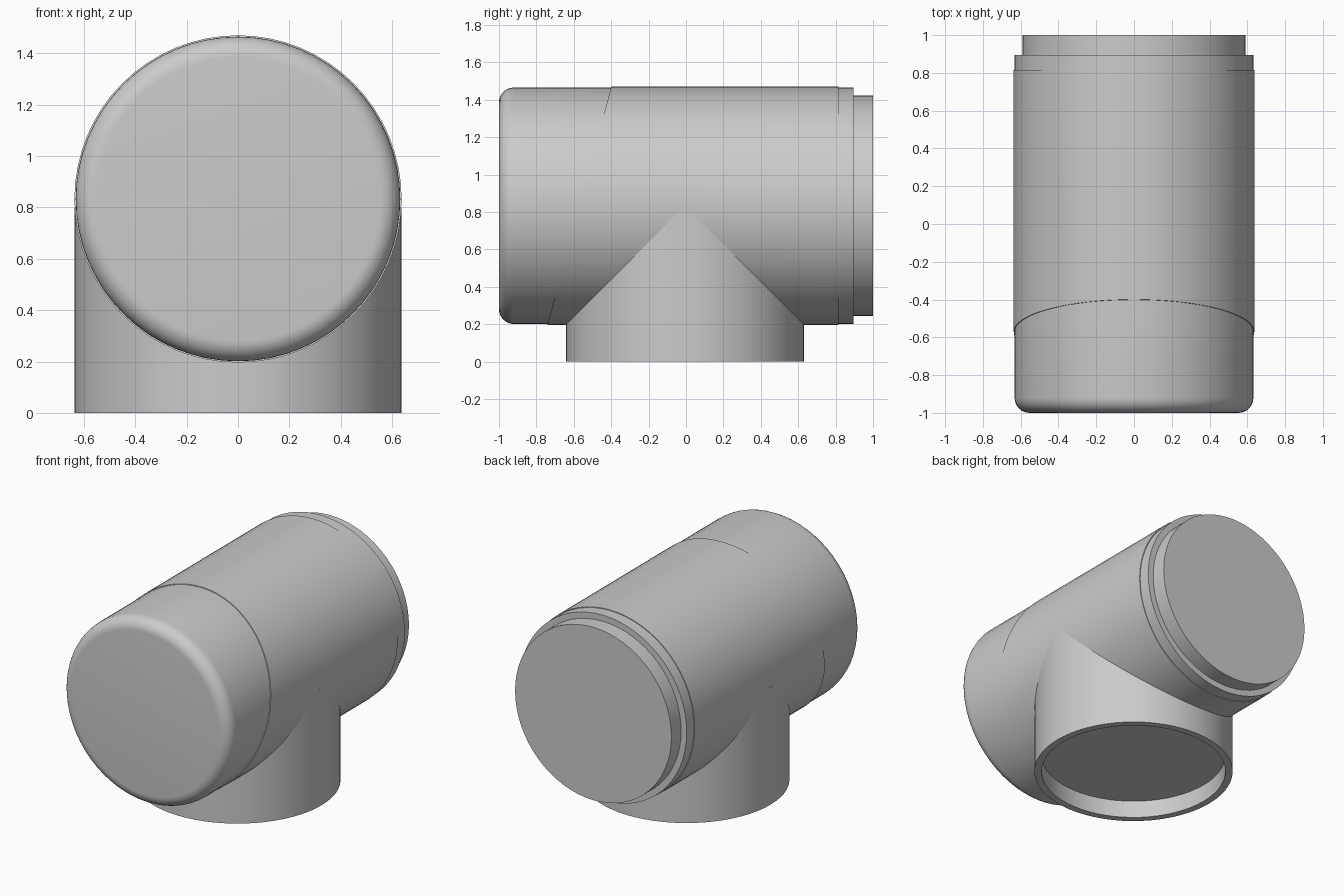
import bpy, bmesh, math
from mathutils import Matrix

if "Cube" in bpy.data.objects:
    bpy.data.objects.remove(bpy.data.objects["Cube"], do_unlink=True)

SIDES = 64
AXIS_Z = 0.833       # height of the main tube's axis
TUBE_R = 0.637
CAP_R = 0.632
PLUG_R = 0.59
SLANT = 0.268        # slope of the joint between tube and front cap

grey = bpy.data.materials.new("light_grey")
grey.use_nodes = True
grey.diffuse_color = (0.6, 0.6, 0.6, 1)
grey.node_tree.nodes["Principled BSDF"].inputs["Base Color"].default_value = grey.diffuse_color


def lathe(name, rings, matrix):
    """Loft rings of (radius, height, slant) along local z and close both ends."""
    bm = bmesh.new()
    loops = []
    for radius, height, slant in rings:
        loop = []
        for i in range(SIDES):
            a = math.tau * i / SIDES
            x, y = radius * math.cos(a), radius * math.sin(a)
            loop.append(bm.verts.new((x, y, height + slant * y)))
        loops.append(loop)
    for low, high in zip(loops, loops[1:]):
        for i in range(SIDES):
            j = (i + 1) % SIDES
            bm.faces.new((low[i], low[j], high[j], high[i]))
    bm.faces.new(loops[0][::-1])
    bm.faces.new(loops[-1])
    bm.transform(matrix)
    bmesh.ops.recalc_face_normals(bm, faces=bm.faces)
    mesh = bpy.data.meshes.new(name)
    bm.to_mesh(mesh)
    bm.free()
    mesh.materials.append(grey)
    ob = bpy.data.objects.new(name, mesh)
    bpy.context.collection.objects.link(ob)
    bpy.ops.object.select_all(action='DESELECT')
    ob.select_set(True)
    bpy.context.view_layer.objects.active = ob
    bpy.ops.object.shade_smooth_by_angle(angle=math.radians(30))
    return ob


# Local z points to the front, local y stays up
along = Matrix.Translation((0, 0, AXIS_Z)) @ Matrix.Rotation(math.radians(90), 4, 'X')

# Main tube with a slanted front joint
lathe("main_tube", [(TUBE_R, -0.815, 0), (TUBE_R, 0.57, -SLANT)], along)

# Front cap with a rounded rim
fillet = 0.08
rim = []
for k in range(9):
    a = math.radians(90) * k / 8
    rim.append((CAP_R - fillet + fillet * math.cos(a), 1 - fillet + fillet * math.sin(a), 0))
lathe("front_cap", [(CAP_R, 0.5, -SLANT)] + rim, along)

# Rear collar and the narrower end plug
lathe("rear_collar", [(CAP_R, -0.895, 0), (CAP_R, -0.75, 0)], along)
lathe("end_plug", [(PLUG_R, -1, 0), (PLUG_R, -0.85, 0)], along)

# Branch pipe with a shallow socket in its underside
lathe("branch_pipe", [(PLUG_R, 0.12, 0), (PLUG_R, 0, 0), (TUBE_R, 0, 0), (TUBE_R, 0.8, 0)],
      Matrix.Translation((0, -0.005, 0)))
